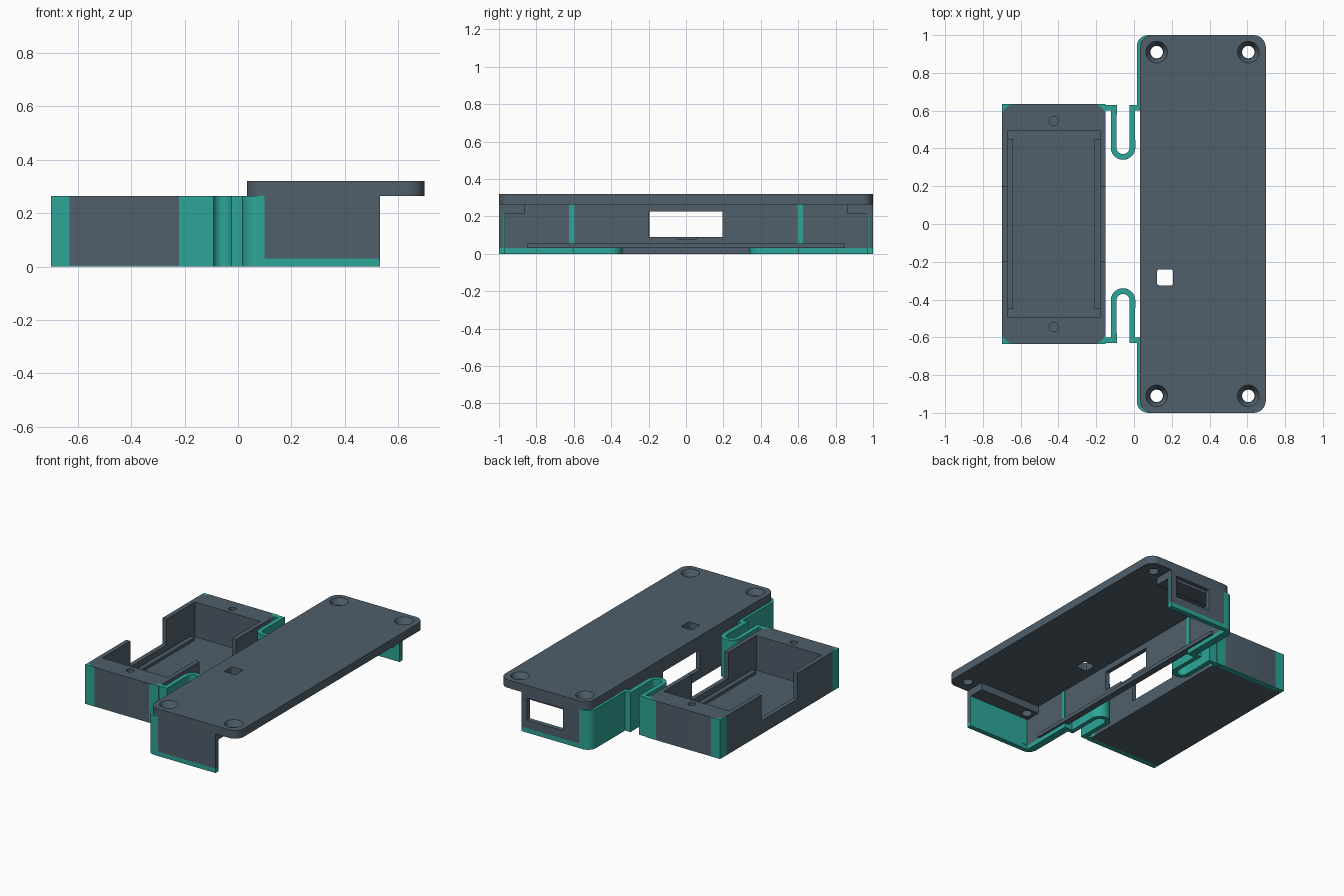
import bpy, bmesh, math
from mathutils import Vector

if "Cube" in bpy.data.objects:
    bpy.data.objects.remove(bpy.data.objects["Cube"])


def material(name, col):
    m = bpy.data.materials.new(name)
    m.diffuse_color = (*col, 1)
    m.use_nodes = True
    m.node_tree.nodes["Principled BSDF"].inputs["Base Color"].default_value = m.diffuse_color
    return m


GREY = material("slate grey", (0.08, 0.114, 0.147))
TEAL = material("teal", (0.026, 0.38, 0.31))


def add(name, bm, mat):
    bmesh.ops.recalc_face_normals(bm, faces=bm.faces)
    me = bpy.data.meshes.new(name)
    bm.to_mesh(me)
    bm.free()
    ob = bpy.data.objects.new(name, me)
    bpy.context.collection.objects.link(ob)
    me.materials.append(mat)
    return ob


def prism(name, pts, z0, z1, mat):
    """Extrude a plan outline from z0 to z1."""
    bm = bmesh.new()
    f = bm.faces.new([bm.verts.new((x, y, z0)) for x, y in pts])
    up = bmesh.ops.extrude_face_region(bm, geom=[f])["geom"]
    bmesh.ops.translate(bm, vec=(0, 0, z1 - z0),
                        verts=[v for v in up if isinstance(v, bmesh.types.BMVert)])
    return add(name, bm, mat)


def box(name, x0, x1, y0, y1, z0, z1, mat=GREY):
    return prism(name, [(x0, y0), (x1, y0), (x1, y1), (x0, y1)], z0, z1, mat)


def rounded(x0, x1, y0, y1, r, n=8):
    pts = []
    for k, (cx, cy) in enumerate([(x1 - r, y1 - r), (x0 + r, y1 - r),
                                  (x0 + r, y0 + r), (x1 - r, y0 + r)]):
        for i in range(n + 1):
            a = math.pi / 2 * (k + i / n)
            pts.append((cx + r * math.cos(a), cy + r * math.sin(a)))
    return pts


def cone(x, y, z0, z1, r0, r1):
    bm = bmesh.new()
    bmesh.ops.create_cone(bm, cap_ends=True, segments=32, radius1=r0, radius2=r1, depth=z1 - z0)
    bmesh.ops.translate(bm, vec=(x, y, (z0 + z1) / 2), verts=bm.verts)
    return add("cutter", bm, GREY)


def cut(ob, cutters):
    for c in cutters:
        mod = ob.modifiers.new("cut", "BOOLEAN")
        mod.operation, mod.solver, mod.object = "DIFFERENCE", "EXACT", c
        bpy.context.view_layer.objects.active = ob
        bpy.ops.object.modifier_apply(modifier=mod.name)
        bpy.data.objects.remove(c)


def ribbon(path, w):
    """Outline of constant width around an open path."""
    left, right = [], []
    P = [Vector(p) for p in path]
    for i, p in enumerate(P):
        a = (p - P[i - 1]).normalized() if i else None
        b = (P[i + 1] - p).normalized() if i < len(P) - 1 else None
        a, b = a or b, b or a
        t = (a + b).normalized()
        n = Vector((-t.y, t.x)) * (w / 2 / max(t.dot(a), 0.5))
        left.append(tuple(p + n))
        right.append(tuple(p - n))
    return left + right[::-1]


# Tray with pocket, side gaps and screw holes
TX0, TX1, TY, H = -0.70, -0.15, 0.635, 0.265
tray = prism("tray", rounded(TX0, TX1, -TY, TY, 0.07), 0.004, H, GREY)
cut(tray, [box("cutter", -0.67, -0.18, -0.495, 0.495, 0.03, 0.4),
           box("cutter", -0.8, -0.05, -0.195, 0.195, 0.09, 0.4)]
    + [cone(-0.425, s * 0.545, 0.1, 0.4, 0.024, 0.024) for s in (-1, 1)])
for nm, x in (("left", -0.67), ("right", -0.21)):
    box("tray_rail_" + nm, x, x + 0.03, -0.45, 0.45, 0.028, 0.05)

# Teal corner fills and bottom edge strips of the tray
for sy in (-1, 1):
    for cx, sx in ((TX0, -1), (TX1, 1)):
        r = 0.07
        arc = [(cx - sx * r + sx * r * math.cos(a), sy * (TY - r + r * math.sin(a)))
               for a in [math.pi / 2 * i / 8 for i in range(9)]]
        prism("tray_corner", [(cx, sy * TY)] + arc, 0, H, TEAL)
    box("tray_bottom_strip", TX0 + 0.03, TX1 - 0.03, *sorted((sy * 0.6, sy * TY)), 0, 0.004, TEAL)
box("tray_bottom_plate", TX0, TX1, -0.6, 0.6, 0, 0.004)

# Cover plate with countersunk holes and a small square opening
plate = prism("cover_plate", rounded(0.033, 0.698, -1, 1, 0.065), H, 0.32, GREY)
cutters = [prism("cutter", rounded(0.122, 0.207, -0.325, -0.24, 0.012, 3), 0.1, 0.5, GREY)]
for x in (0.12, 0.605):
    for y in (-0.91, 0.91):
        cutters += [cone(x, y, 0.1, 0.5, 0.033, 0.033), cone(x, y, 0.28, 0.325, 0.036, 0.06)]
cut(plate, cutters)

# Long wall under the plate with its window and inner ledge
wall = box("long_wall", 0.035, 0.065, -0.97, 0.97, 0.03, H)
cut(wall, [box("cutter", -0.05, 0.2, -0.2, 0.195, 0.09, 0.225),
           box("cutter", -0.05, 0.2, -0.05, 0.055, 0.078, 0.1)])
box("wall_ledge", 0.065, 0.08, -0.85, 0.85, 0.03, 0.055)

for sy, nm in ((-1, "front"), (1, "back")):
    def ys(a, b):
        return sorted((sy * a, sy * b))

    # End wall, teal lining, teal foot and screw shelf
    end = box("end_wall_" + nm, 0.1, 0.532, *ys(0.975, 1), 0.03, H)
    lining = box("end_lining_" + nm, 0.075, 0.532, *ys(0.967, 0.975), 0.03, 0.215, TEAL)
    if sy > 0:
        for ob in (end, lining):
            cut(ob, [box("cutter", 0.22, 0.49, 0.9, 1.1, 0.085, 0.235)])
    box("end_foot_" + nm, 0.1, 0.532, *ys(0.967, 1), 0, 0.03, TEAL)
    shelf = box("screw_shelf_" + nm, 0.065, 0.532, *ys(0.86, 0.975), 0.215, H)
    cut(shelf, [cone(0.12, sy * 0.91, 0.1, 0.4, 0.033, 0.033)])

    # Wrapped teal corner skin
    arc = [(0.075 - 0.06 * math.cos(a), 0.94 + 0.06 * math.sin(a))
           for a in [math.pi / 2 * i / 8 for i in range(9)]]
    skin = [(0.015, 0.6)] + arc + [(0.1, 1), (0.1, 0.97), (0.035, 0.97), (0.035, 0.6)]
    prism("corner_skin_" + nm, [(x, sy * y) for x, y in skin], 0, H, TEAL)
    box("skin_foot_" + nm, 0.035, 0.065, *ys(0.6, 0.97), 0, 0.03, TEAL)
    box("wall_slot_" + nm, 0.065, 0.069, *ys(0.597, 0.625), 0.055, H, TEAL)

    # Flexible U-shaped hinge joining tray and cover
    path = [(-0.17, 0.615), (-0.106, 0.615), (-0.108, 0.405)]
    path += [(-0.058 - 0.05 * math.cos(a), 0.405 - 0.05 * math.sin(a))
             for a in [math.pi * i / 14 for i in range(1, 14)]]
    path += [(-0.008, 0.405), (-0.010, 0.615), (0.03, 0.615)]
    hinge = prism("flex_hinge_" + nm, [(x, sy * y) for x, y in ribbon(path, 0.03)], 0, H, TEAL)

# Smooth the curved walls, keep hard edges
for ob in list(bpy.context.scene.objects):
    bpy.ops.object.select_all(action="DESELECT")
    ob.select_set(True)
    bpy.context.view_layer.objects.active = ob
    bpy.ops.object.shade_smooth_by_angle(angle=math.radians(30))
